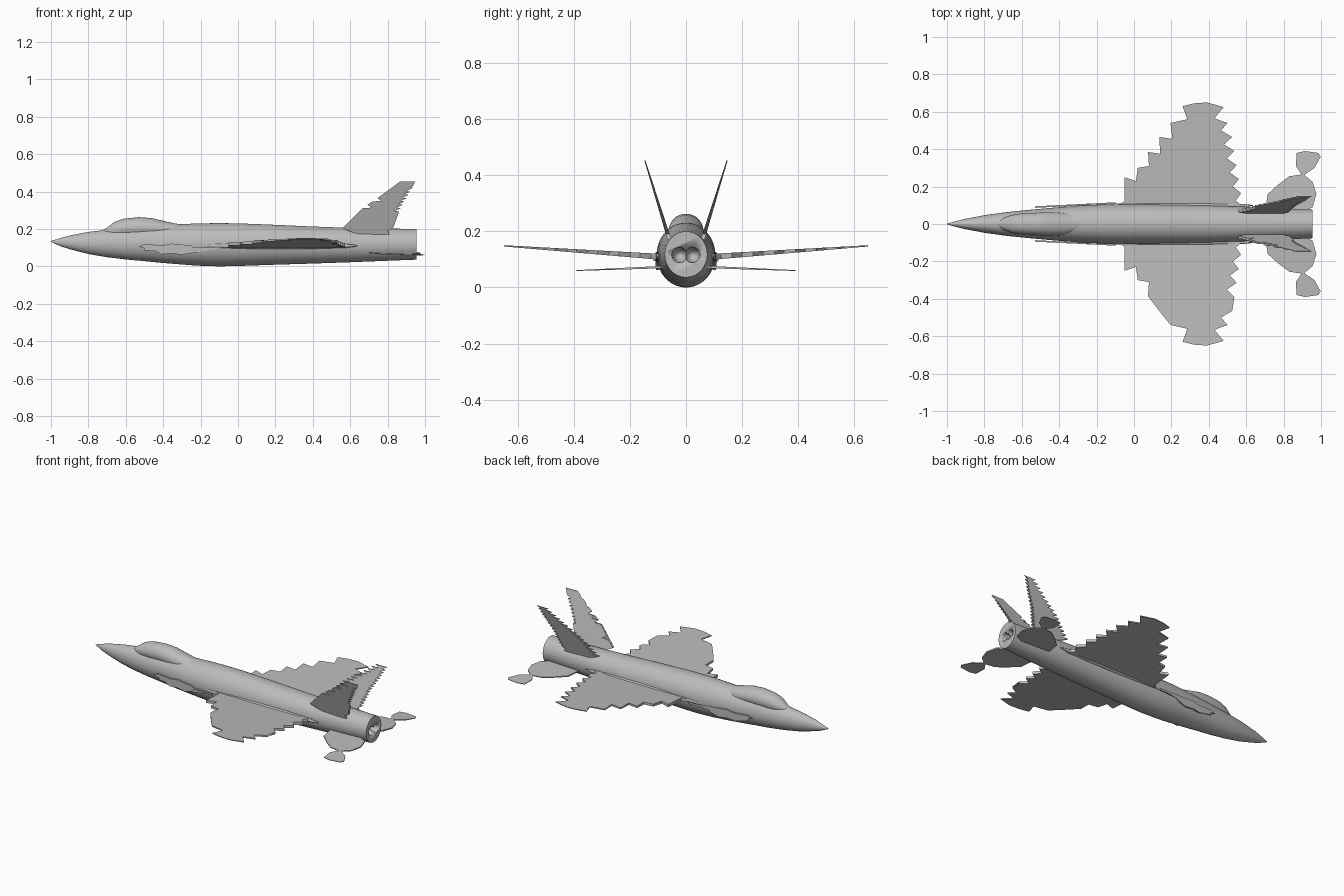
import bpy, bmesh, math
from mathutils import Vector

if "Cube" in bpy.data.objects:
    bpy.data.objects.remove(bpy.data.objects["Cube"], do_unlink=True)

grey = bpy.data.materials.new("airframe_grey")
grey.use_nodes = True
grey.diffuse_color = (0.5, 0.5, 0.5, 1)
grey.node_tree.nodes["Principled BSDF"].inputs["Base Color"].default_value = (0.5, 0.5, 0.5, 1)


def finish(name, bm, smooth=False):
    bmesh.ops.recalc_face_normals(bm, faces=bm.faces)
    me = bpy.data.meshes.new(name)
    bm.to_mesh(me)
    bm.free()
    me.materials.append(grey)
    ob = bpy.data.objects.new(name, me)
    bpy.context.collection.objects.link(ob)
    if smooth:
        bpy.ops.object.select_all(action='DESELECT')
        ob.select_set(True)
        bpy.context.view_layer.objects.active = ob
        bpy.ops.object.shade_smooth_by_angle(angle=math.radians(40))
    return ob


def loft(name, stations, sides=48):
    """Elliptical sections (x, bottom, top, half width) joined along x."""
    bm = bmesh.new()
    rings = []
    for x, lo, hi, w in stations:
        ring = []
        for i in range(sides):
            a = math.tau * i / sides
            ring.append(bm.verts.new((x, w * math.cos(a), (lo + hi) / 2 + (hi - lo) / 2 * math.sin(a))))
        rings.append(ring)
    for a, b in zip(rings, rings[1:]):
        for i in range(sides):
            j = (i + 1) % sides
            bm.faces.new((a[i], a[j], b[j], b[i]))
    bm.faces.new(rings[0])
    bm.faces.new(rings[-1])
    return finish(name, bm, True)


def ellipsoid(name, centre, radii):
    bm = bmesh.new()
    bmesh.ops.create_uvsphere(bm, u_segments=32, v_segments=20, radius=1)
    bmesh.ops.scale(bm, vec=radii, verts=bm.verts)
    bmesh.ops.translate(bm, vec=centre, verts=bm.verts)
    return finish(name, bm, True)


def plate(name, outline, place):
    """Thin panel: place(u, v, side) gives the point on either skin."""
    bm = bmesh.new()
    skins = [[bm.verts.new(place(u, v, s)) for u, v in outline] for s in (1, -1)]
    caps = [bm.faces.new(s) for s in skins]
    n = len(outline)
    for i in range(n):
        j = (i + 1) % n
        bm.faces.new((skins[0][i], skins[0][j], skins[1][j], skins[1][i]))
    bmesh.ops.triangulate(bm, faces=caps)
    return finish(name, bm)


# Fuselage
fuselage = loft("fuselage", [
    (-1, .131, .135, .002), (-.95, .108, .151, .016), (-.9, .092, .165, .028),
    (-.8, .066, .184, .047), (-.7, .049, .196, .061), (-.6, .037, .205, .072),
    (-.5, .028, .214, .081), (-.4, .018, .221, .09), (-.3, .01, .226, .098),
    (-.2, .003, .23, .103), (-.1, 0, .231, .105), (0, .002, .23, .105),
    (.2, .009, .222, .103), (.4, .015, .213, .099), (.6, .022, .206, .092),
    (.8, .03, .202, .083), (.955, .036, .2, .076)])

# Twin exhaust recesses in the tail face
for side in (1, -1):
    cutter = ellipsoid("exhaust_cutter", (.955, side * .023, .116), (.05, .027, .027))
    cutter.hide_render = True
    cutter.hide_set(True)
    cut = fuselage.modifiers.new("exhaust", 'BOOLEAN')
    cut.operation = 'DIFFERENCE'
    cut.object = cutter

# Canopy blended into the spine
loft("canopy", [
    (-.73, .17, .192, .01), (-.7, .16, .207, .03), (-.66, .15, .238, .046),
    (-.61, .15, .255, .055), (-.53, .15, .263, .06), (-.46, .15, .258, .062),
    (-.39, .15, .241, .06), (-.33, .15, .228, .052), (-.25, .15, .225, .03)])

# Serrated outlines
wing_outline = [
    (-.12, .09), (-.05, .12), (-.05, .25), (.01, .23), (.02, .3), (.08, .31),
    (.075, .385), (.14, .375), (.135, .465), (.205, .455), (.195, .54), (.285, .56),
    (.26, .63), (.32, .645), (.39, .65), (.48, .625), (.43, .565), (.5, .54)]
for k in range(6):
    wing_outline += [(.465 + .016 * k, .5 - .075 * k), (.525 + .012 * k, .465 - .075 * k)]
wing_outline += [(.63, .075), (.2, .06)]

tail_outline = [
    (.7, .06), (.715, .16), (.77, .21), (.83, .255), (.895, .265), (.865, .31),
    (.87, .38), (.915, .39), (.985, .38), (.998, .36), (.965, .3), (.91, .262),
    (.955, .225), (.975, .16), (.955, .09), (.88, .05)]

lead = [(.55, .19), (.67, .31), (.78, .385), (.875, .456)]
trail = [(.82, .19), (.86, .3), (.91, .385), (.945, .456)]


def edge_at(path, z):
    for (x0, z0), (x1, z1) in zip(path, path[1:]):
        if z <= z1 + 1e-6:
            return x0 + (x1 - x0) * (z - z0) / (z1 - z0)
    return path[-1][0]


teeth = 15
step = (.456 - .19) / teeth
front, back = [(.65, .17)], [(.81, .17)]
for k in range(teeth):
    z = .19 + step * k
    top = z + step * .85
    front += [(edge_at(lead, z) + .04, z), (edge_at(lead, top) - .006, top)]
    back += [(edge_at(trail, z) - .02, z), (edge_at(trail, top) + .004, top)]
fin_outline = front + back[::-1]

intake_outline = [
    (-.53, .105), (-.5, .118), (-.4, .113), (-.36, .122), (-.25, .112), (-.24, .102),
    (-.1, .105), (-.1, .095), (-.23, .094), (-.25, .078), (-.3, .062), (-.36, .07),
    (-.41, .064), (-.44, .082), (-.5, .085), (-.48, .096)]

# Paired surfaces
for side, label in ((1, "right"), (-1, "left")):
    plate(label + "_wing", wing_outline, lambda u, v, s: Vector(
        (u, side * v, .103 + .07 * v + s * (.012 - .015 * v))))
    plate(label + "_tailplane", tail_outline, lambda u, v, s: Vector(
        (u, side * v, .076 - .04 * v + s * (.005 - .009 * v))))
    plate(label + "_fin", fin_outline, lambda u, v, s: Vector(
        (u, side * (.062 + .31 * (v - .18) + s * (.007 - .012 * (v - .18) * 1.5)), v)))
    plate(label + "_intake_lip", intake_outline, lambda u, v, s: Vector(
        (u, side * (.107 + .05 * (u + .2) + s * .004), v)))
    ellipsoid(label + "_wing_fairing", (.22, side * .099, .11), (.42, .015, .018))
